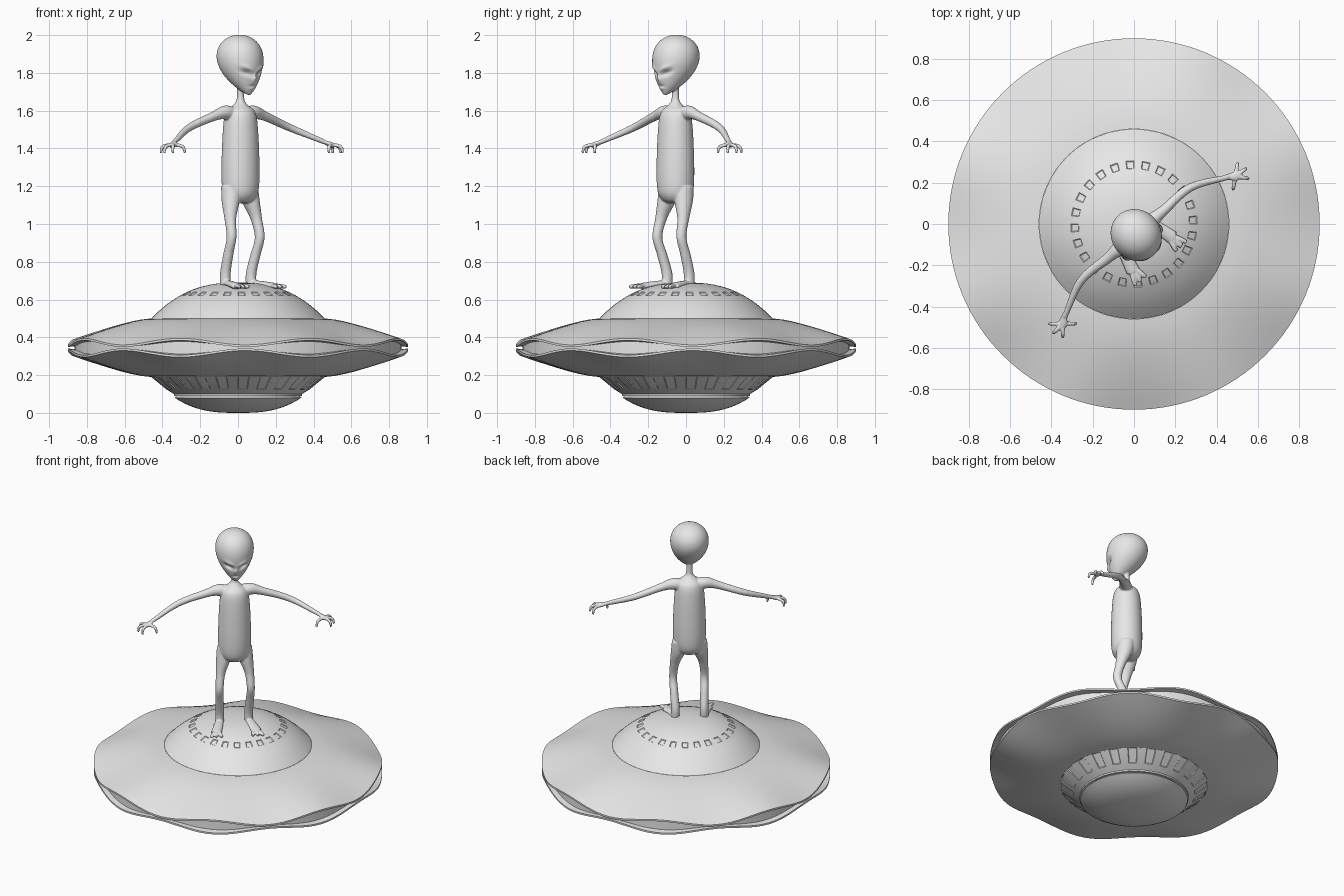
import bpy, bmesh
from math import sin, cos, atan2, radians, pi, exp, sqrt, tau
from mathutils import Vector

if "Cube" in bpy.data.objects:
    bpy.data.objects.remove(bpy.data.objects["Cube"])

colour = (.8, .8, .8, 1)
grey = bpy.data.materials.new("plain grey")
grey.use_nodes = True
grey.diffuse_color = colour
grey.node_tree.nodes["Principled BSDF"].inputs["Base Color"].default_value = colour


def finish(name, bm, sharp_angle):
    bmesh.ops.recalc_face_normals(bm, faces=bm.faces)
    mesh = bpy.data.meshes.new(name)
    bm.to_mesh(mesh)
    bm.free()
    mesh.materials.append(grey)
    mesh.shade_smooth()
    mesh.set_sharp_from_angle(angle=radians(sharp_angle))
    part = bpy.data.objects.new(name, mesh)
    bpy.context.scene.collection.objects.link(part)
    return part


def bridge(bm, rings):
    for lower, upper in zip(rings, rings[1:]):
        count = len(lower)
        for i in range(count):
            j = (i + 1) % count
            bm.faces.new((lower[i], lower[j], upper[j], upper[i]))


# Saucer: turned profiles of radius, height and how far the row waves
def wave(angle):
    return (1 + cos(8 * (angle - radians(25)))) / 2


def lathe(name, profile, segments, window_band=None):
    bm = bmesh.new()
    rings = []
    for radius, height, swing in profile:
        ring = []
        for i in range(segments):
            angle = tau * i / segments
            z = height + swing * wave(angle)
            ring.append(bm.verts.new((radius * cos(angle), radius * sin(angle), z)))
        rings.append(ring)
    bridge(bm, rings)
    bmesh.ops.remove_doubles(bm, verts=bm.verts, dist=.0001)
    bmesh.ops.recalc_face_normals(bm, faces=bm.faces)
    # Shallow windows in every second face of one band
    if window_band:
        low, high = window_band
        panes = []
        for face in bm.faces:
            centre = face.calc_center_median()
            index = int(atan2(centre.y, centre.x) % tau / tau * segments)
            if low < centre.z < high and index % 2 == 0:
                panes.append(face)
        bmesh.ops.inset_individual(bm, faces=panes, thickness=.005, depth=-.004)
    return finish(name, bm, 35)


# Hull: both halves mirror about the slot in the rim
middle, hub, rim = .345, .46, .9
half = []
for i in range(9):
    t = i / 8
    half.append((hub + (rim - hub) * t, .155 - .14 * t ** 1.5, .035 * t * t))
half += [(rim, .004, .035), (rim - .035, .008, .025)]
upper = [(radius, middle + rise, swing) for radius, rise, swing in half]
lower = [(radius, middle - rise, -swing) for radius, rise, swing in reversed(half)]
lathe("saucer_hull", upper + lower, 128)

# Dome, lower collar and bowl
steps = [i / 12 for i in range(13)]
lathe("saucer_dome", [(hub * t, .5 + .19 * (1 - t ** 2.5), 0) for t in steps], 48, (.62, .64))
lathe("saucer_collar", [(hub, .19, 0), (.38, .125, 0), (.34, .1, 0), (.34, .09, 0), (.3, .09, 0)],
      48, (.14, .18))
lathe("saucer_bowl", [(.335 * t, .08 * t ** 2.8, 0) for t in steps] + [(.32, .095, 0)], 48)


# Figure: round tubes fused into one skin
def spline(rows, steps):
    points = [Vector(row) for row in rows]
    points = [2 * points[0] - points[1]] + points + [2 * points[-1] - points[-2]]
    result = []
    for a, b, c, d in zip(points, points[1:], points[2:], points[3:]):
        for k in range(steps):
            t = k / steps
            result.append(b + t / 2 * ((c - a) + t * (2 * a - 5 * b + 4 * c - d)
                                       + t * t * (3 * b - a - 3 * c + d)))
    return result + [points[-2]]


def tube(bm, rows, side=1, depth=1, level=False, steps=5, segments=20):
    """Rows are x, y, z and radius; side mirrors across x, level keeps rings flat."""
    points = spline(rows, steps)
    span = (points[-1] - points[0]).xyz.normalized()
    reference = Vector((0, 1, 0)) if abs(span.x) > .6 else Vector((1, 0, 0))
    rings = []
    for i, point in enumerate(points):
        along = Vector((0, 0, 1))
        if not level:
            following = points[min(i + 1, len(points) - 1)]
            along = (following - points[max(i - 1, 0)]).xyz.normalized()
        across = (reference - reference.dot(along) * along).normalized()
        normal = along.cross(across) * depth
        radius = max(point.w, .003)
        ring = []
        for k in range(segments):
            angle = tau * k / segments
            spot = point.xyz + radius * (across * cos(angle) + normal * sin(angle))
            spot.x *= side
            ring.append(bm.verts.new(spot))
        rings.append(ring)
    bridge(bm, rings)
    bm.faces.new(rings[0])
    bm.faces.new(rings[-1])
    return [vert for ring in rings for vert in ring]


body = bmesh.new()

# Head: an egg whose chin is carried forward
chin, crown = 1.68, 2.002
egg = []
for i in range(61):
    h = .01 + .99 * (1 - cos(pi * i / 60)) / 2
    egg.append((0, -.08 * (1 - h) ** 3, chin + (crown - chin) * h, .29 * h ** .83 * sqrt(max(1 - h, 0))))
head = tube(body, egg, depth=1.07, level=True, steps=1, segments=64)

# Face: centre x, centre z, slant, length, height and push of each feature
eye = (.045, 1.8, .45, .03, .012, .02)
brow = (.045, 1.825, .45, .035, .01, -.008)
nose = (0, 1.77, 0, .01, .02, -.014)
mouth = (0, 1.73, 0, .02, .005, .008)
lip = (0, 1.717, 0, .02, .006, -.005)
for vert in head:
    if vert.co.y < -.04:
        x, z = abs(vert.co.x), vert.co.z
        for centre_x, centre_z, slant, length, height, push in (eye, brow, nose, mouth, lip):
            dx, dz = x - centre_x, z - centre_z
            p = dx * cos(slant) + dz * sin(slant)
            q = dz * cos(slant) - dx * sin(slant)
            vert.co.y += push * exp(-(p / length) ** 2 - (q / height) ** 2)

# Neck and torso
trunk = ((1.74, .02), (1.66, .021), (1.63, .04), (1.59, .08), (1.5, .095),
         (1.3, .103), (1.18, .098), (1.13, .075), (1.11, .04))
tube(body, [(0, -.008, z, radius) for z, radius in trunk], depth=.95, level=True, segments=40)

for side in (1, -1):
    # Arm and palm
    tube(body, [(.03, 0, 1.575, .04), (.1, 0, 1.59, .037), (.18, 0, 1.57, .025),
                (.35, 0, 1.51, .02), (.52, -.08, 1.435, .013)], side)
    palm = Vector((.55, -.1, 1.42))
    tube(body, [(.51, -.07, 1.44, .012), (*palm, .023), (.57, -.11, 1.415, .016)], side, depth=.6)
    # Three fingers and a thumb fan out and droop
    for spread in (40, -5, -50, -140):
        reach = Vector((cos(radians(spread)), sin(radians(spread)), 0)) * .065
        knuckle = palm + reach * .8 - Vector((0, 0, .01))
        tip = palm + reach - Vector((0, 0, .045))
        tube(body, [(*palm, .011), (*knuckle, .01), (*tip, .007)], side, segments=10)
    # Leg
    tube(body, [(.06, 0, 1.2, .05), (.07, -.01, 1.12, .046), (.09, -.03, 1.03, .03),
                (.098, -.05, .93, .025), (.095, -.02, .84, .026), (.09, .01, .74, .027),
                (.09, .01, .665, .027)], side, depth=1.1, level=True)
    # Foot and toes
    tube(body, [(.09, .03, .68, .022), (.1, -.03, .685, .028), (.126, -.13, .67, .034)],
         side, depth=.55)
    for toe in (-1, 0, 1):
        tube(body, [(.12, -.11, .672, .012), (.125 + .02 * toe, -.15, .672, .013),
                    (.13 + .033 * toe, -.19, .668, .01)], side, segments=10)

figure = finish("standing_figure", body, 180)
figure.location = (.008, -.05, 0)
figure.rotation_euler.z = radians(40.5)
skin = figure.modifiers.new("fuse", "REMESH")
skin.mode = "VOXEL"
skin.voxel_size = .005
skin.use_smooth_shade = True
soften = figure.modifiers.new("soften", "SMOOTH")
soften.factor = .5
soften.iterations = 4
